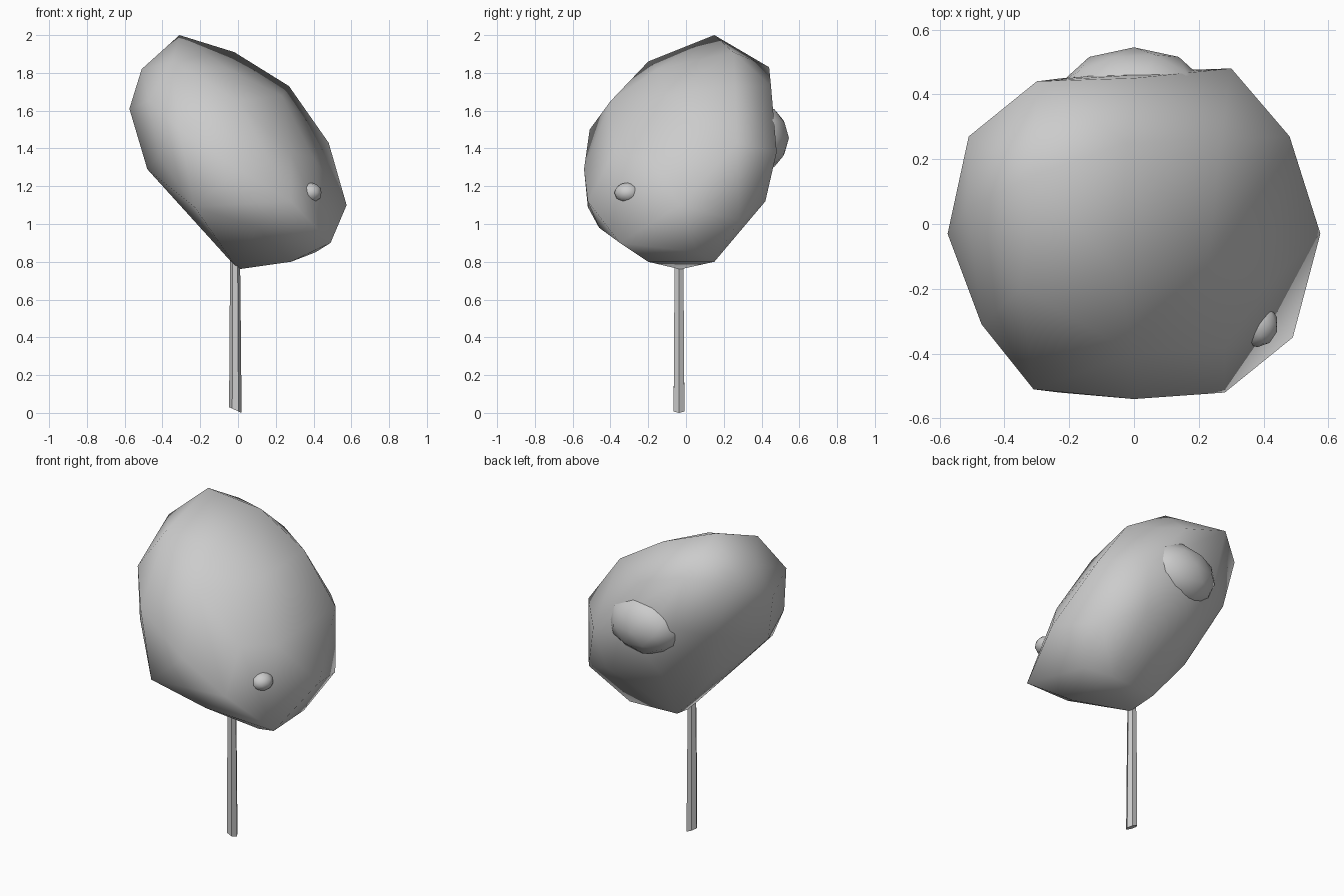
import bpy, bmesh, math
from mathutils import Matrix, Vector

if "Cube" in bpy.data.objects:
    bpy.data.objects.remove(bpy.data.objects["Cube"])


def finish(bm, name, angle=None):
    bmesh.ops.recalc_face_normals(bm, faces=bm.faces)
    me = bpy.data.meshes.new(name)
    bm.to_mesh(me)
    bm.free()
    ob = bpy.data.objects.new(name, me)
    bpy.context.collection.objects.link(ob)
    if angle is not None:
        for p in me.polygons:
            p.use_smooth = True
        bpy.context.view_layer.objects.active = ob
        ob.select_set(True)
        bpy.ops.object.shade_smooth_by_angle(angle=math.radians(angle))
        ob.select_set(False)
    return ob


def blob(name, centre, radii):
    bm = bmesh.new()
    m = Matrix.Translation(centre) @ Matrix.Diagonal((*radii, 1))
    bmesh.ops.create_icosphere(bm, subdivisions=2, radius=1, matrix=m)
    return finish(bm, name, 60)


# Main crown: leaning faceted ellipsoid, hull of its corner points
corners = [
    (-.31, .15, 2.0), (-.02, .25, 1.91), (.27, .26, 1.73), (.48, .27, 1.43),
    (.575, -.03, 1.1), (.49, -.35, .9), (.41, .06, .85), (.28, .15, .8),
    (.28, -.2, .8), (0, -.03, .76), (-.03, .13, .8),
    (-.23, -.52, 1.09), (-.3, -.16, 1.1), (-.28, .1, 1.1), (-.48, -.12, 1.29),
    (-.42, -.36, 1.36), (-.575, -.03, 1.61), (-.51, .27, 1.78), (-.51, .05, 1.82),
    (-.3, .44, 1.83), (-.47, -.31, 1.65), (-.31, -.51, 1.5), (-.35, -.2, 1.86),
    (0, -.54, 1.29), (.28, -.52, 1.12), (0, -.40, 1.65), (.28, -.38, 1.38),
    (.4, -.2, 1.35), (.23, -.1, 1.68), (-.05, -.15, 1.82), (.1, -.46, .98),
    (.3, .48, 1.38), (.25, .42, 1.12), (0, .45, 1.73), (0, .47, 1.35),
    (-.22, .45, 1.5), (-.4, .3, 1.44), (-.1, .38, 1.15), (.47, .28, 1.02),
]
bm = bmesh.new()
for c in corners:
    bm.verts.new(c)
bmesh.ops.convex_hull(bm, input=bm.verts)
loose = [v for v in bm.verts if not v.link_faces]
bmesh.ops.delete(bm, geom=loose, context='VERTS')
finish(bm, "crown", 60)

# Small leaf clumps breaking through the crown
blob("back_clump", (0, .39, 1.455), (.235, .155, .18))
blob("side_clump", (.38, -.31, 1.165), (.065, .07, .055))

# Slim trunk, slightly tapered, with a slanted foot
bm = bmesh.new()
rings = []
for z, r, cx in ((0, .033, -.014), (.45, .03, -.015), (.9, .025, -.015)):
    ring = []
    for i in range(6):
        a = math.tau * i / 6
        x = cx + r * math.cos(a)
        foot = .015 * (1 - math.cos(a)) if z == 0 else 0
        ring.append(bm.verts.new((x, -.037 + r * math.sin(a), z + foot)))
    rings.append(ring)
for lo, hi in zip(rings, rings[1:]):
    for i in range(6):
        j = (i + 1) % 6
        bm.faces.new((lo[i], lo[j], hi[j], hi[i]))
bm.faces.new(rings[0][::-1])
bm.faces.new(rings[-1])
finish(bm, "trunk")
